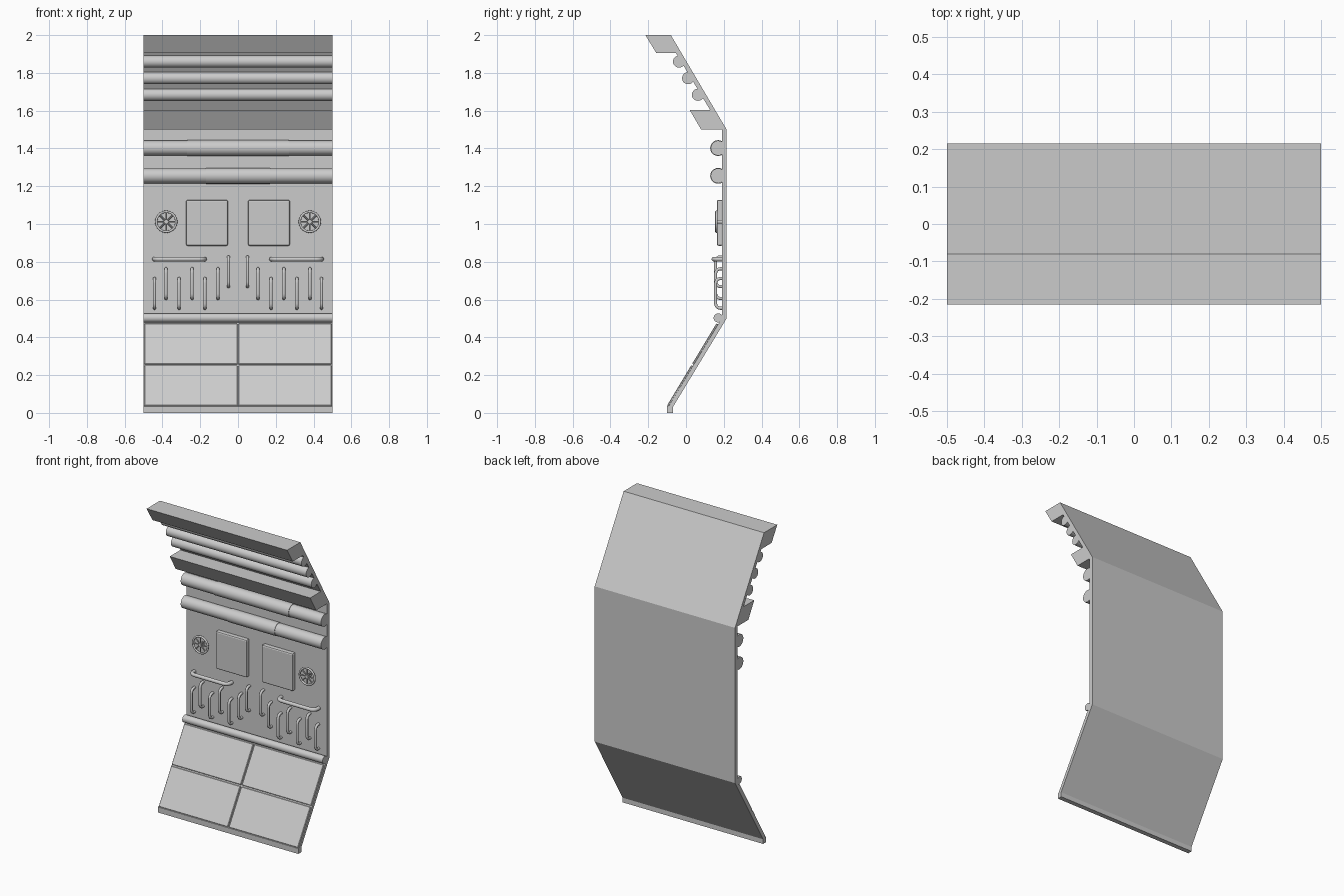
import bpy, bmesh, math

if "Cube" in bpy.data.objects:
    bpy.data.objects.remove(bpy.data.objects["Cube"])

WALL = 0.19  # y of the wall's front surface


def activate(ob):
    bpy.ops.object.select_all(action='DESELECT')
    ob.select_set(True)
    bpy.context.view_layer.objects.active = ob


def prism(name, profile, half=0.5):
    """Extrude a (y, z) profile across x."""
    bm = bmesh.new()
    f = bm.faces.new([bm.verts.new((-half, y, z)) for y, z in profile])
    ext = bmesh.ops.extrude_face_region(bm, geom=[f])
    bmesh.ops.translate(bm, vec=(2 * half, 0, 0),
                        verts=[v for v in ext['geom'] if isinstance(v, bmesh.types.BMVert)])
    bmesh.ops.recalc_face_normals(bm, faces=bm.faces)
    me = bpy.data.meshes.new(name)
    bm.to_mesh(me)
    bm.free()
    ob = bpy.data.objects.new(name, me)
    bpy.context.collection.objects.link(ob)
    return ob


def box(name, loc, size, rot_x=0.0, bevel=0.0, segments=1):
    bpy.ops.mesh.primitive_cube_add(size=1, location=loc, rotation=(rot_x, 0, 0))
    ob = bpy.context.object
    ob.name = name
    ob.scale = size
    bpy.ops.object.transform_apply(location=False, rotation=False, scale=True)
    m = ob.modifiers.new("bevel", 'BEVEL')
    m.width, m.segments = bevel, segments
    return ob


def tube(name, paths, radius, res=3, cyclic=False):
    """Round tubes along one or more point paths, as a smooth mesh."""
    cu = bpy.data.curves.new(name, 'CURVE')
    cu.dimensions = '3D'
    cu.bevel_depth, cu.bevel_resolution = radius, res
    cu.use_fill_caps = True
    for pts in paths:
        sp = cu.splines.new('POLY')
        sp.points.add(len(pts) - 1)
        for p, co in zip(sp.points, pts):
            p.co = (*co, 1)
        sp.use_cyclic_u = cyclic
    ob = bpy.data.objects.new(name, cu)
    bpy.context.collection.objects.link(ob)
    activate(ob)
    bpy.ops.object.convert(target='MESH')
    bpy.ops.object.shade_smooth_by_angle(angle=math.radians(40))
    return ob


def bar(name, y, z, radius, x0=-0.5, x1=0.5):
    return tube(name, [[(x0, y, z), (x1, y, z)]], radius, res=8)


def handle(name, start, end, y, radius, bend=0.025):
    """Grab bar from start to end (x, z) with rounded returns into the wall."""
    (xa, za), (xb, zb) = start, end
    length = math.hypot(xb - xa, zb - za)
    ux, uz = (xb - xa) / length, (zb - za) / length
    prof = [(0, WALL + 0.005)]
    for i in range(6):
        a = i / 5 * math.pi / 2
        prof.append((bend * (1 - math.cos(a)), y + bend * (1 - math.sin(a))))
    prof += [(length - t, d) for t, d in reversed(prof)]
    tube(name, [[(xa + ux * t, d, za + uz * t) for t, d in prof]], radius)


# Bent wall shell: kerb, sloped base, upright wall, overhanging top
prism("wall_shell", [(-0.10, 0), (-0.10, 0.035), (-0.09, 0.038), (0.18, 0.485), (WALL, 0.5),
                     (WALL, 1.5), (-0.11, 2.0), (-0.08, 2.0), (0.215, 1.5), (0.215, 0.5),
                     (-0.07, 0.03), (-0.07, 0)])

# Slanted beams on the overhang
prism("top_beam", [(-0.215, 2.0), (-0.09, 2.0), (-0.035, 1.905), (-0.157, 1.905)])
prism("lower_beam", [(0.02, 1.603), (0.14, 1.603), (0.205, 1.5), (0.08, 1.5)])

# Thin pipes between the beams
for i, (y, z) in enumerate([(-0.037, 1.86), (0.011, 1.772), (0.063, 1.684)]):
    bar(f"overhang_pipe_{i}", y, z, 0.032)

# Thick wall pipes with a slightly wider middle sleeve
for i, (z, sleeve) in enumerate([(1.402, 0.27), (1.255, 0.17)]):
    bar(f"wall_pipe_{i}", 0.17, z, 0.0395)
    bar(f"wall_pipe_sleeve_{i}", 0.17, z, 0.042, -sleeve, sleeve)

# Skirting pipe above the sloped base
bar("skirting_pipe", 0.17, 0.503, 0.024)

# Tiles on the sloped base
slope = math.atan2(0.265, 0.44)
for s in (-1, 1):
    for z in (0.146, 0.367):
        y = -0.10 + (z - 0.04) * 0.602
        box("base_tile", (s * 0.25, y + 0.006 * math.cos(slope), z - 0.006 * math.sin(slope)),
            (0.493, 0.012, 0.25), -slope, 0.003)

for s in (-1, 1):
    # Square cover panel
    box("cover_panel", (s * 0.164, 0.18, 1.006), (0.222, 0.034, 0.243), 0, 0.009, 2)

    # Valve wheel: rim, spokes, hub and stem
    cx, cz, wy = s * 0.38, 1.012, 0.161
    ring = [(cx + 0.053 * math.cos(i * math.tau / 32), wy, cz + 0.053 * math.sin(i * math.tau / 32))
            for i in range(32)]
    tube("valve_rim", [ring], 0.0065, cyclic=True)
    tube("valve_spokes", [[(cx, wy, cz),
                           (cx + 0.052 * math.cos(k * math.tau / 8), wy,
                            cz + 0.052 * math.sin(k * math.tau / 8))] for k in range(8)], 0.004, 2)
    tube("valve_hub", [[(cx, 0.153, cz), (cx, WALL + 0.005, cz)]], 0.011)

    # Horizontal grab bar
    handle("grab_bar", (s * 0.443, 0.814), (s * 0.177, 0.814), 0.147, 0.012, 0.03)

    # Row of staggered vertical tubes
    for x, z0 in [(0.442, 0.545), (0.381, 0.597), (0.312, 0.545), (0.243, 0.597),
                  (0.175, 0.545), (0.106, 0.597), (0.05, 0.66)]:
        handle("wall_tube", (s * x, z0 + 0.009), (s * x, z0 + 0.166), 0.157, 0.0085)
